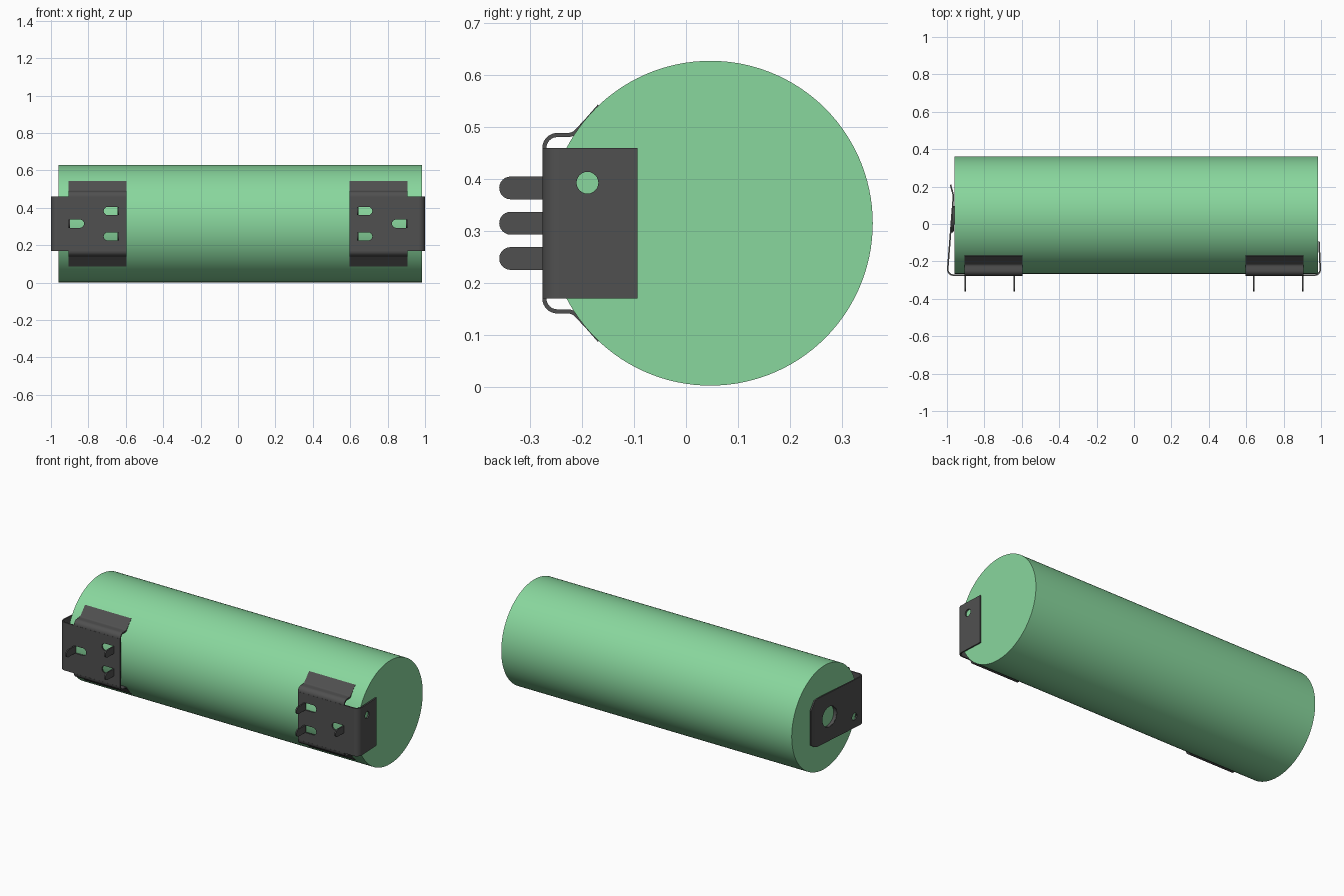
import bpy, bmesh, math
from mathutils import Vector

if "Cube" in bpy.data.objects:
    bpy.data.objects.remove(bpy.data.objects["Cube"], do_unlink=True)


def material(name, rgb):
    m = bpy.data.materials.new(name)
    m.use_nodes = True
    m.diffuse_color = (*rgb, 1)
    m.node_tree.nodes["Principled BSDF"].inputs["Base Color"].default_value = (*rgb, 1)
    return m


GREEN = material("soft green", (0.25, 0.68, 0.34))
GREY = material("dark grey", (0.08, 0.08, 0.08))

MID = 0.315      # height of the cell axis
T = 0.008        # sheet metal thickness
HALF = 0.145     # half height of the clip plate


def loft(name, rings, mat=GREY, closed=False):
    """Skin a list of equal rings; closed=True joins last to first."""
    bm = bmesh.new()
    vs = [[bm.verts.new(p) for p in r] for r in rings]
    n = len(vs[0])
    pairs = list(zip(vs, vs[1:])) + ([(vs[-1], vs[0])] if closed else [])
    for a, b in pairs:
        for i in range(n):
            j = (i + 1) % n
            bm.faces.new((a[i], a[j], b[j], b[i]))
    if not closed:
        bm.faces.new(vs[0])
        bm.faces.new(vs[-1])
    bmesh.ops.recalc_face_normals(bm, faces=bm.faces)
    me = bpy.data.meshes.new(name)
    bm.to_mesh(me)
    bm.free()
    me.materials.append(mat)
    ob = bpy.data.objects.new(name, me)
    bpy.context.collection.objects.link(ob)
    return ob


def smooth(ob):
    bpy.ops.object.select_all(action='DESELECT')
    ob.select_set(True)
    bpy.context.view_layer.objects.active = ob
    bpy.ops.object.shade_smooth_by_angle(angle=math.radians(30))
    ob.modifiers.new("even shading", 'WEIGHTED_NORMAL').keep_sharp = True


def prism(name, outline, place, lo, hi, mat=GREY):
    return loft(name, [[place(u, v, w) for u, v in outline] for w in (lo, hi)], mat)


def strip(name, path, place, spans):
    """Bent sheet: path of (u, v), with a (lo, hi) width at each point."""
    pts = [Vector(p) for p in path]
    rings = []
    for i, p in enumerate(pts):
        d1 = (p - pts[i - 1]).normalized() if i else None
        d2 = (pts[i + 1] - p).normalized() if i < len(pts) - 1 else None
        d = ((d1 or d2) + (d2 or d1)).normalized()
        n = Vector((-d.y, d.x)) * T / 2
        lo, hi = spans[i]
        rings.append([place(*(p + n), lo), place(*(p - n), lo),
                      place(*(p - n), hi), place(*(p + n), hi)])
    return loft(name, rings)


def arc(cu, cv, r, a0, a1, n):
    return [(cu + r * math.cos(math.radians(a0 + (a1 - a0) * i / n)),
             cv + r * math.sin(math.radians(a0 + (a1 - a0) * i / n))) for i in range(n + 1)]


def tongue(base, length, way, centre, r=0.022):
    """Straight base at u=base, round tip pointing along way (+1 or -1)."""
    tip = arc(0, 0, r, -90, 90, 12)
    return ([(base, centre - r)] +
            [(base + way * (length - r + u), centre + v) for u, v in tip] +
            [(base, centre + r)])


def cut(ob, cutters):
    for c in cutters:
        m = ob.modifiers.new("cut", 'BOOLEAN')
        m.operation, m.solver, m.object = 'DIFFERENCE', 'EXACT', c
    dg = bpy.context.evaluated_depsgraph_get()
    me = bpy.data.meshes.new_from_object(ob.evaluated_get(dg))
    ob.modifiers.clear()
    ob.data = me
    for c in cutters:
        bpy.data.objects.remove(c, do_unlink=True)


# Cell body
body = prism("cell_body", arc(0.047, MID, 0.313, 0, 357, 119),
             lambda u, v, w: (w, u, v), -0.96, 0.985, GREEN)
smooth(body)

# Two terminal clips, one a half turn of the other about y
for s, side in ((1, "left"), (-1, "right")):
    along_z = lambda u, v, w: (s * u, v, MID + w)
    along_x = lambda u, v, w: (s * w, u, v)
    along_y = lambda u, v, w: (s * u, w, v)

    # Plate that bends round the end of the cell
    path = [(0.595, -0.273)] + arc(0.966, -0.243, 0.03, -90, 3, 8)
    if s > 0:
        path += [(0.989, -0.094)]
        spans = [(-HALF, HALF)] * len(path)
    else:
        path += [(0.967, 0.13), (0.965, 0.15), (0.981, 0.21)]
        spans = [(-HALF, HALF)] * (len(path) - 2) + [(-0.14, 0.14), (-0.105, 0.105)]
    plate = strip(side + "_clip_plate", path, along_z, spans)

    # Windows left by the bent-out pins, and the pins
    cutters = []
    pins = ((0.640, 1, MID - 0.068), (0.640, 1, MID + 0.068), (0.901, -1, MID))
    for i, (x, way, z) in enumerate(pins):
        cutters.append(prism("window_cutter", tongue(x + way * T / 2, 0.074, way, z),
                             along_y, -0.3, -0.255))
        pin = prism(f"{side}_pin_{i + 1}", tongue(-0.270, 0.09, -1, z), along_x,
                    x - T / 2, x + T / 2)
        smooth(pin)

    # Small hole in the end plate
    cutters.append(prism("hole_cutter", arc(-0.19, MID + s * 0.078, 0.021, 0, 345, 23),
                         along_x, 0.97, 1.02))
    # Contact hole with a raised collar on the long plate
    if s < 0:
        cutters.append(prism("contact_cutter", arc(0.025, MID, 0.062, 0, 352.5, 47),
                             along_x, 0.962, 1.02))
        tilt = 0.077
        rings = []
        for k in range(48):
            a = math.tau * k / 48
            ring = []
            for r, h in ((0.061, 0), (0.074, 0), (0.068, 0.018), (0.061, 0.018)):
                y = r * math.cos(a)
                ring.append((-(0.977 - tilt * y - h), 0.025 + y, MID + r * math.sin(a)))
            rings.append(ring)
        smooth(loft("contact_collar", rings, closed=True))
    for c in cutters:
        c.hide_render = True
    cut(plate, cutters)
    smooth(plate)

    # Springy flanges above and below that hug the cell
    half = (arc(-0.248, 0.460, 0.025, 180, 90, 8) + [(-0.232, 0.485)] +
            arc(-0.228, 0.509, 0.024, -80, -48, 4) + [(-0.188, 0.517), (-0.167, 0.541)])
    for f, where in ((1, "upper"), (-1, "lower")):
        pts = [(y, MID + f * (z - MID)) for y, z in half]
        smooth(strip(f"{side}_{where}_flange", pts, along_x, [(0.595, 0.905)] * len(pts)))
